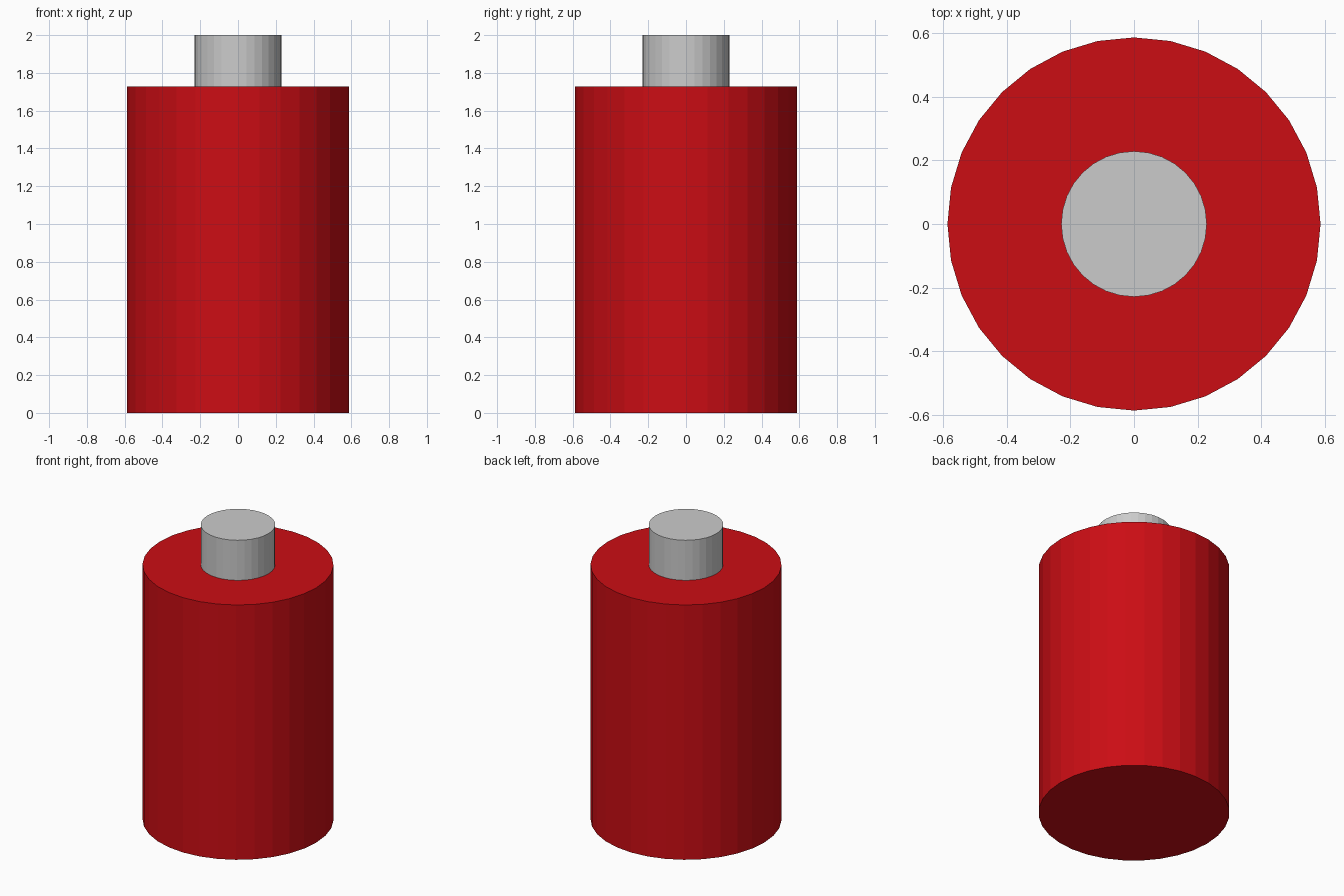
import bpy

if "Cube" in bpy.data.objects:
    bpy.data.objects.remove(bpy.data.objects["Cube"])


def cylinder(name, radius, bottom, top, material=None):
    bpy.ops.mesh.primitive_cylinder_add(
        vertices=32, radius=radius, depth=top - bottom,
        location=(0, 0, (bottom + top) / 2))
    obj = bpy.context.object
    obj.name = name
    if material:
        obj.data.materials.append(material)
    return obj


red = bpy.data.materials.new("red")
red.diffuse_color = (0.6, 0.004, 0.007, 1)
red.use_nodes = True
red.node_tree.nodes["Principled BSDF"].inputs["Base Color"].default_value = red.diffuse_color

# Main casing
cylinder("battery_body", 0.587, 0, 1.728, red)

# Metal contact on top
cylinder("top_terminal", 0.229, 1.728, 2.0)
